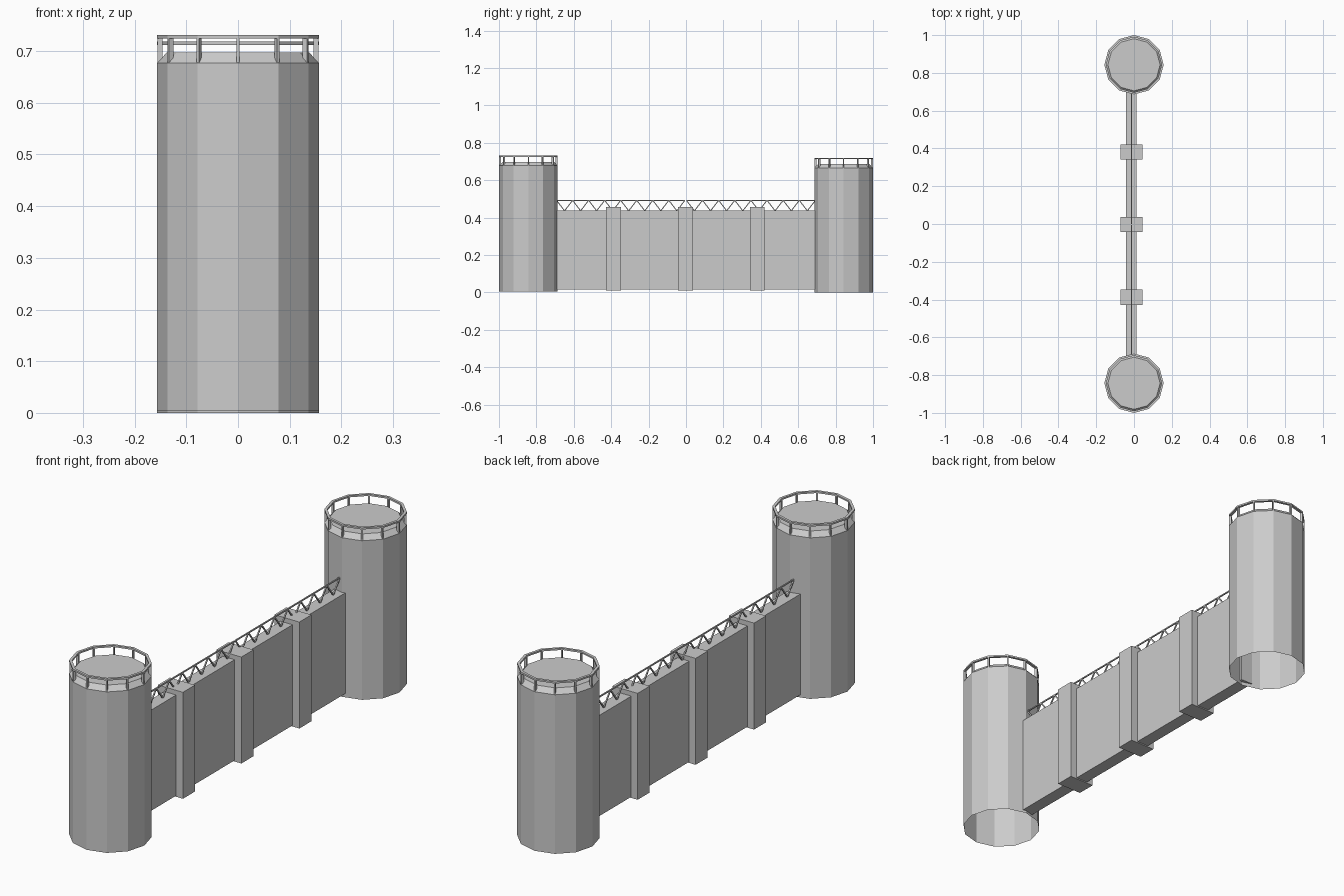
import bpy, bmesh
from math import sin, cos, pi
from mathutils import Vector, Matrix

if "Cube" in bpy.data.objects:
    bpy.data.objects.remove(bpy.data.objects["Cube"])

SIDES = 12
WALL_X = -0.014


def finish(bm, name):
    bmesh.ops.recalc_face_normals(bm, faces=bm.faces)
    me = bpy.data.meshes.new(name)
    bm.to_mesh(me)
    bm.free()
    ob = bpy.data.objects.new(name, me)
    bpy.context.collection.objects.link(ob)
    return ob


def add_box(bm, center, size, rot=Matrix()):
    m = Matrix.Translation(center) @ rot @ Matrix.Diagonal((*size, 1))
    bmesh.ops.create_cube(bm, size=1, matrix=m)


def add_bar(bm, a, b, t):
    a, b = Vector(a), Vector(b)
    d = b - a
    rot = d.to_track_quat('Z', 'X').to_matrix().to_4x4()
    add_box(bm, (a + b) / 2, (t, t, d.length), rot)


def lathe(bm, profile, cy, closed=False, cap=False):
    rings = [[bm.verts.new((r * cos(2 * pi * i / SIDES), cy + r * sin(2 * pi * i / SIDES), z))
              for i in range(SIDES)] for r, z in profile]
    pairs = list(zip(rings, rings[1:])) + ([(rings[-1], rings[0])] if closed else [])
    for lo, hi in pairs:
        for i in range(SIDES):
            j = (i + 1) % SIDES
            bm.faces.new((lo[i], lo[j], hi[j], hi[i]))
    if cap:
        bm.faces.new(rings[-1])


def tower(name, cy, z0, z1):
    # shaft open underneath, sloped rim, flat deck
    bm = bmesh.new()
    lathe(bm, [(0.157, z0), (0.157, z1), (0.138, z1 + 0.020)], cy, cap=True)
    finish(bm, name + "_tower")
    # handrail ring
    bm = bmesh.new()
    a, b = z1 + 0.047, z1 + 0.054
    lathe(bm, [(0.157, a), (0.157, b), (0.146, b), (0.146, a)], cy, closed=True)
    finish(bm, name + "_handrail")
    # railing posts, one at each corner
    bm = bmesh.new()
    for i in range(SIDES):
        t = 2 * pi * i / SIDES
        add_box(bm, (0.151 * cos(t), cy + 0.151 * sin(t), z1 + 0.0245),
                (0.010, 0.006, 0.047), Matrix.Rotation(t, 4, 'Z'))
    finish(bm, name + "_railing_posts")


tower("front", -0.843, 0.004, 0.677)
tower("back", 0.843, 0.0, 0.665)

# curtain wall
bm = bmesh.new()
add_box(bm, (WALL_X, 0, 0.226), (0.055, 1.40, 0.421))
finish(bm, "wall")

# wall pillars
for name, y in (("front", -0.388), ("middle", -0.002), ("back", 0.381)):
    bm = bmesh.new()
    add_box(bm, (WALL_X + 0.001, y, 0.2335), (0.116, 0.080, 0.445))
    finish(bm, name + "_pillar")

# zigzag truss along the wall top, in two halves
BAYS, TOP, BOTTOM, T = 8, 0.492, 0.436, 0.005
for name, y0, y1 in (("front", -0.692, -0.006), ("back", 0.002, 0.692)):
    bm = bmesh.new()
    add_bar(bm, (WALL_X, y0, TOP), (WALL_X, y1, TOP), T)
    step = (y1 - y0) / BAYS
    for i in range(BAYS):
        y = y0 + i * step
        low = (WALL_X, y + step / 2, BOTTOM)
        add_bar(bm, (WALL_X, y, TOP), low, T)
        add_bar(bm, low, (WALL_X, y + step, TOP), T)
    finish(bm, name + "_truss")
